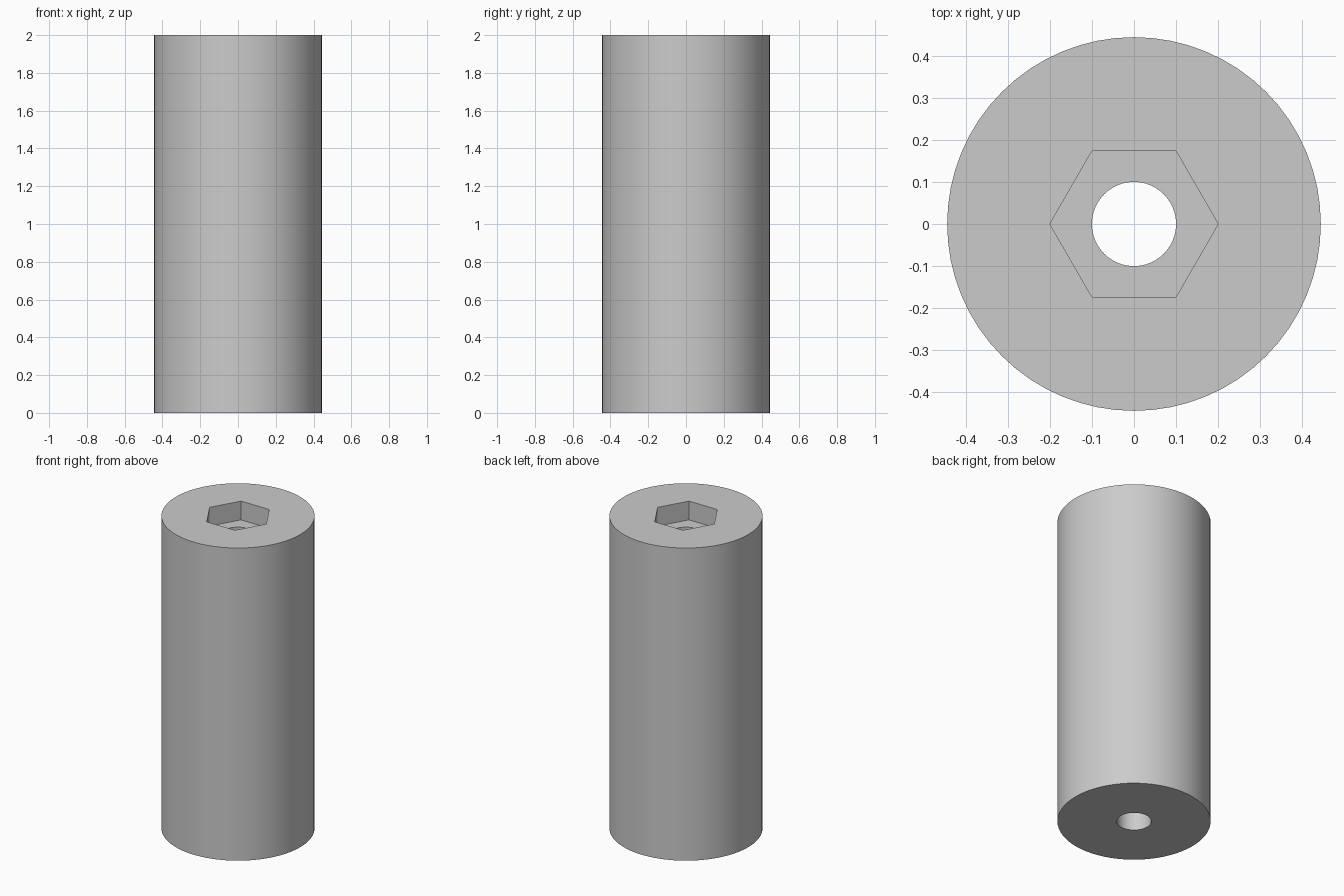
import bpy
import math

cube = bpy.data.objects.get("Cube")
if cube:
    bpy.data.objects.remove(cube, do_unlink=True)

HEIGHT = 2.0
RADIUS = 0.444
BORE_RADIUS = 0.1
HEX_RADIUS = 0.2
HEX_DEPTH = 0.12

grey = bpy.data.materials.new("plain_grey")
grey.use_nodes = True
grey.diffuse_color = (0.6, 0.6, 0.6, 1)
grey.node_tree.nodes["Principled BSDF"].inputs["Base Color"].default_value = (0.6, 0.6, 0.6, 1)


def prism(name, sides, radius, bottom, top, turn=0.0):
    """Upright prism between two heights."""
    bpy.ops.mesh.primitive_cylinder_add(
        vertices=sides, radius=radius, depth=top - bottom,
        location=(0, 0, (top + bottom) / 2), rotation=(0, 0, turn))
    obj = bpy.context.object
    obj.name = name
    obj.data.materials.append(grey)
    return obj


def cut(target, cutter):
    """Subtract the cutter from the target, then discard it."""
    cutter.hide_render = True
    bpy.context.view_layer.objects.active = target
    mod = target.modifiers.new(cutter.name, 'BOOLEAN')
    mod.operation = 'DIFFERENCE'
    mod.solver = 'EXACT'
    mod.object = cutter
    bpy.ops.object.modifier_apply(modifier=mod.name)
    bpy.data.objects.remove(cutter, do_unlink=True)


# Round body
body = prism("spacer_body", 64, RADIUS, 0, HEIGHT)

# Hexagonal nut recess in the top, then the through bore
cut(body, prism("hex_recess", 6, HEX_RADIUS, HEIGHT - HEX_DEPTH, HEIGHT + 0.1, math.radians(30)))
cut(body, prism("through_bore", 64, BORE_RADIUS, -0.1, HEIGHT + 0.2))

# Smooth round walls, crisp rims and hexagon corners
bpy.ops.object.select_all(action='DESELECT')
body.select_set(True)
bpy.context.view_layer.objects.active = body
bpy.ops.object.shade_smooth_by_angle(angle=math.radians(30))
